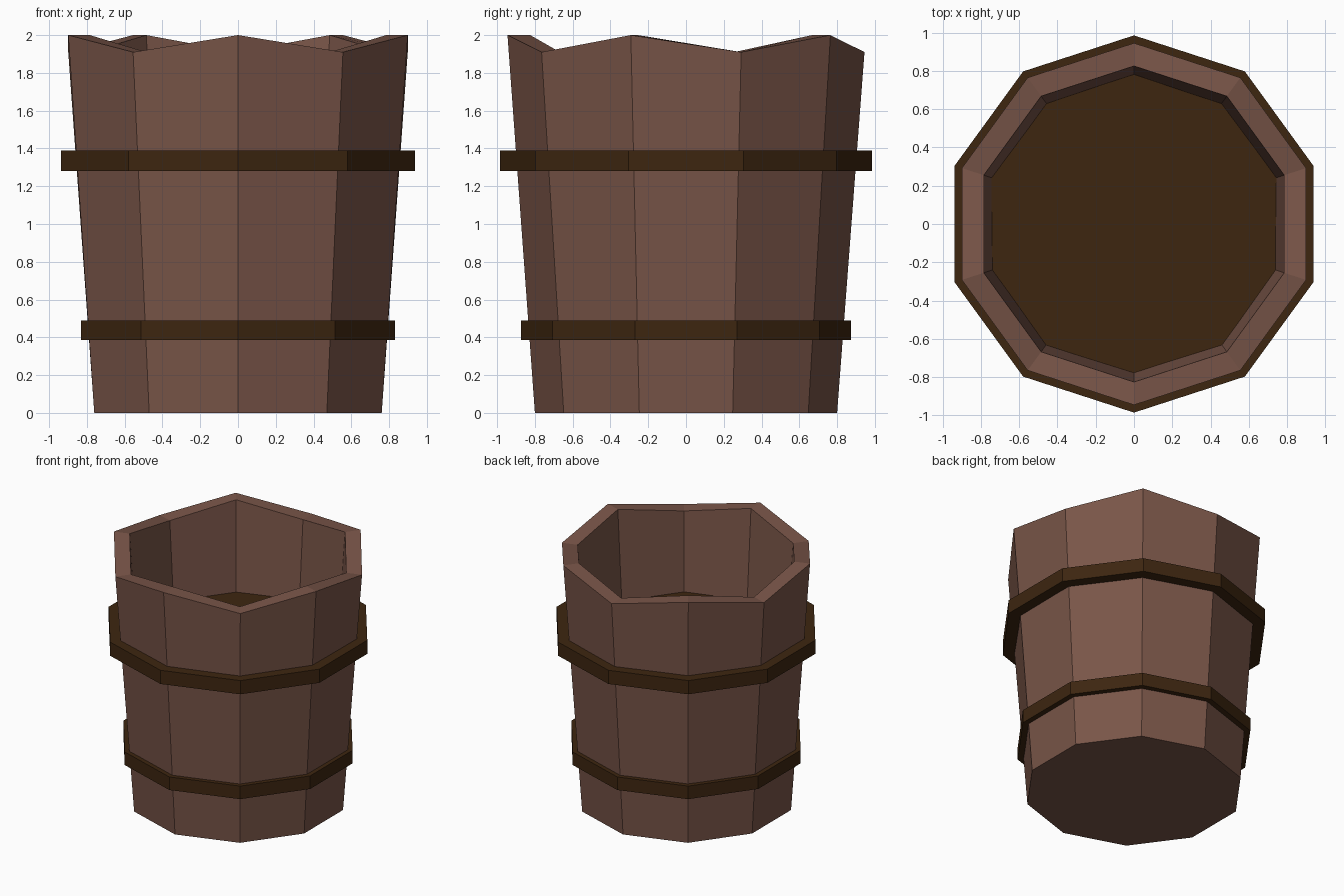
import bpy
from math import sin, cos, pi

SIDES = 10

cube = bpy.data.objects.get("Cube")
if cube:
    bpy.data.objects.remove(cube, do_unlink=True)


def make_material(name, color):
    mat = bpy.data.materials.new(name)
    mat.use_nodes = True
    mat.diffuse_color = color
    mat.node_tree.nodes["Principled BSDF"].inputs["Base Color"].default_value = color
    return mat


def ring(radius, z, dip=0.0):
    """Decagon with a corner at the front; every second corner drops by dip."""
    return [(radius * sin(2 * pi * i / SIDES), -radius * cos(2 * pi * i / SIDES),
             z - dip * (i % 2)) for i in range(SIDES)]


def loft(name, rings, mat, caps=False, closed=False):
    """Skin a stack of rings, either capped at both ends or looped onto itself."""
    verts = [v for r in rings for v in r]
    count = len(rings)
    faces = []
    for k in range(count if closed else count - 1):
        a, b = k * SIDES, (k + 1) % count * SIDES
        for i in range(SIDES):
            j = (i + 1) % SIDES
            faces.append((a + i, a + j, b + j, b + i))
    if caps:
        faces.append(tuple(reversed(range(SIDES))))
        faces.append(tuple(range((count - 1) * SIDES, count * SIDES)))
    mesh = bpy.data.meshes.new(name)
    mesh.from_pydata(verts, [], faces)
    mesh.materials.append(mat)
    obj = bpy.data.objects.new(name, mesh)
    bpy.context.collection.objects.link(obj)
    return obj


wood = make_material("brown wood", (0.191, 0.091, 0.065, 1))
dark = make_material("dark brown", (0.047, 0.019, 0.005, 1))

# Tapered wooden body with a zigzag rim and hollow inside
loft("barrel_body", [ring(0.8, 0), ring(0.945, 2, 0.09),
                     ring(0.825, 2, 0.09), ring(0.70, 0.1)], wood, caps=True)

# Flat hoops around the body
for name, radius, low, high in (("lower_hoop", 0.873, 0.385, 0.49),
                                ("upper_hoop", 0.985, 1.28, 1.39)):
    inner = radius - 0.1
    loft(name, [ring(radius, low), ring(radius, high),
                ring(inner, high), ring(inner, low)], dark, closed=True)

# Dark level filling the inside
loft("inner_floor", [ring(0.79, 1.26), ring(0.79, 1.28)], dark, caps=True)
